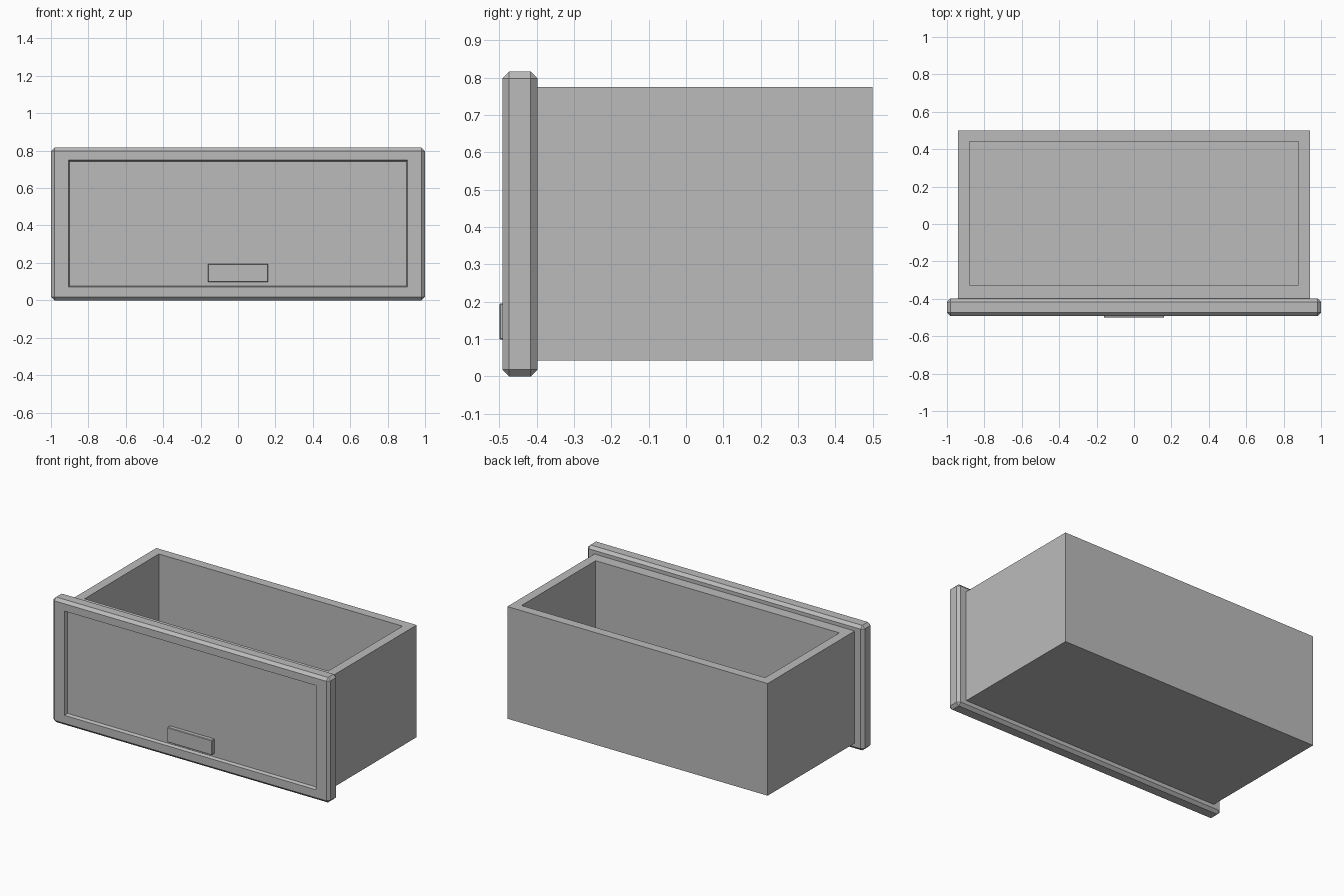
import bpy
import bmesh
from mathutils import Vector

cube = bpy.data.objects.get("Cube")
if cube:
    bpy.data.objects.remove(cube, do_unlink=True)

grey = bpy.data.materials.new("plain_grey")
grey.use_nodes = True
colour = (0.5, 0.5, 0.5, 1)
grey.diffuse_color = colour
grey.node_tree.nodes["Principled BSDF"].inputs["Base Color"].default_value = colour


def new_box(low, high):
    bm = bmesh.new()
    bmesh.ops.create_cube(bm, size=1)
    low, high = Vector(low), Vector(high)
    for v in bm.verts:
        v.co = [low[i] + (v.co[i] + 0.5) * (high[i] - low[i]) for i in range(3)]
    bm.normal_update()
    return bm


def facing(bm, direction):
    return max(bm.faces, key=lambda f: (round(f.normal.dot(Vector(direction)), 3), f.calc_area()))


def inset(bm, face, low, high, keep_axis):
    # Inset a rectangular face to the given bounds, leaving a frame
    bmesh.ops.inset_region(bm, faces=[face], thickness=0.01)
    centre = face.calc_center_median()
    for v in face.verts:
        for i in range(3):
            if i != keep_axis:
                v.co[i] = low[i] if v.co[i] < centre[i] else high[i]


def sink(bm, face, offset, margin=0.0):
    # Press a face inwards, optionally with sloping walls
    bmesh.ops.inset_region(bm, faces=[face], thickness=margin)
    bmesh.ops.translate(bm, verts=face.verts, vec=offset)


def finish(bm, name):
    bmesh.ops.recalc_face_normals(bm, faces=bm.faces)
    mesh = bpy.data.meshes.new(name)
    bm.to_mesh(mesh)
    bm.free()
    mesh.materials.append(grey)
    obj = bpy.data.objects.new(name, mesh)
    bpy.context.collection.objects.link(obj)
    return obj


def bevel(bm, width):
    bmesh.ops.bevel(bm, geom=bm.edges[:], offset=width, segments=1,
                    affect='EDGES', profile=0.5)
    bm.normal_update()


# Open drawer box
bm = new_box((-0.94, -0.40, 0.043), (0.94, 0.50, 0.775))
top = facing(bm, (0, 0, 1))
inset(bm, top, (-0.88, -0.325, 0), (0.88, 0.44, 0), 2)
sink(bm, top, (0, 0, -0.67), 0.0)
bmesh.ops.remove_doubles(bm, verts=bm.verts, dist=0.0001)
finish(bm, "drawer_box")

# Chamfered front panel with a recessed field
bm = new_box((-1, -0.492, 0), (1, -0.398, 0.816))
bevel(bm, 0.018)
front = facing(bm, (0, -1, 0))
inset(bm, front, (-0.907, 0, 0.07), (0.907, 0, 0.75), 1)
sink(bm, front, (0, 0.02, 0), 0.01)
finish(bm, "front_panel")

# Small pull handle standing in the recess
bm = new_box((-0.161, -0.50, 0.098), (0.161, -0.47, 0.195))
bevel(bm, 0.003)
finish(bm, "handle")
